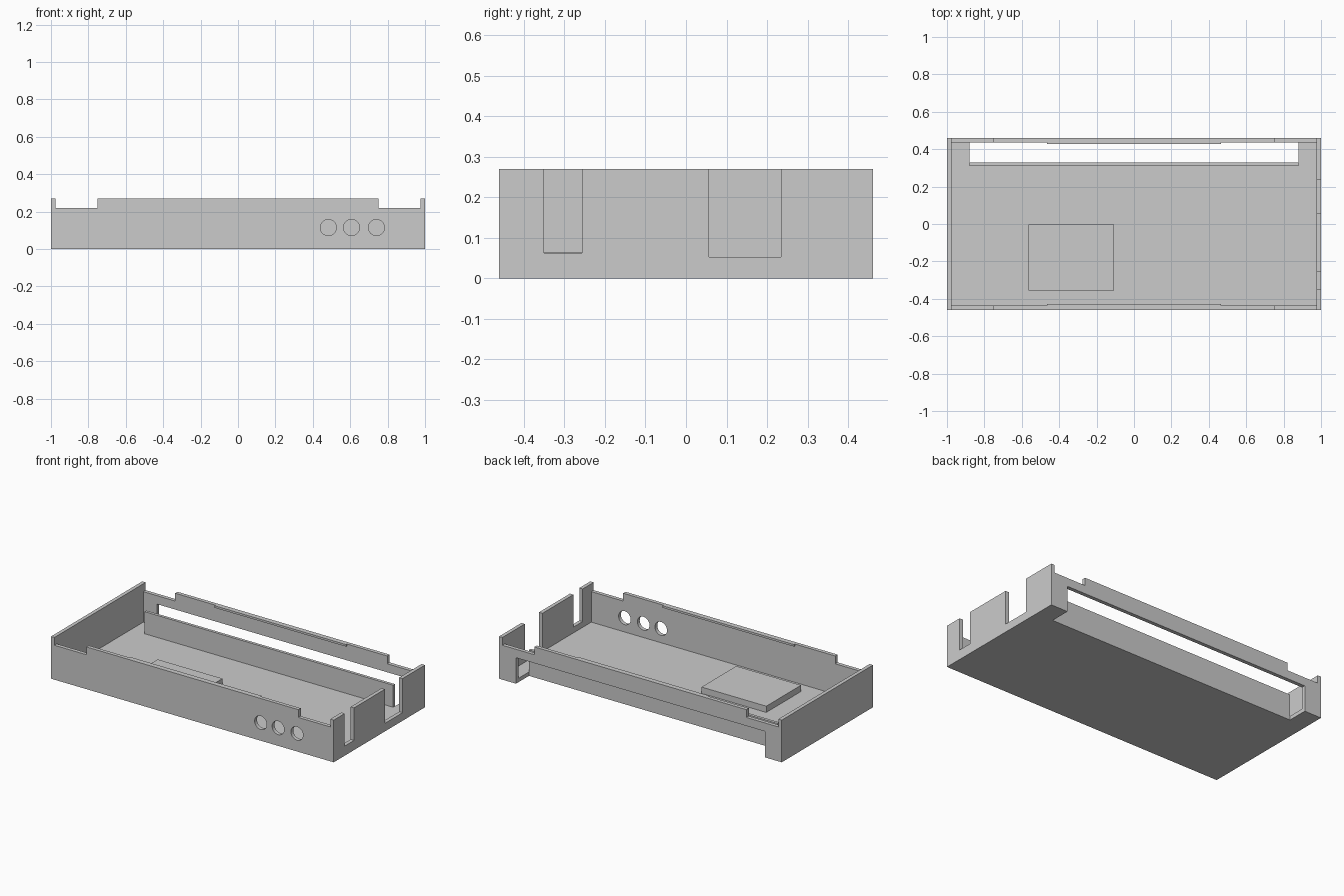
import bpy
import bmesh
import math
from mathutils import Matrix, Vector

cube = bpy.data.objects.get("Cube")
if cube:
    bpy.data.objects.remove(cube, do_unlink=True)

W, D, H = 1.0, 0.461, 0.27      # half width, half depth, height
T, FLOOR = 0.024, 0.025         # wall and floor thickness
SHELF = 0.166                   # top of the cable channel

grey = bpy.data.materials.new("light grey")
grey.use_nodes = True
grey.diffuse_color = (0.6, 0.6, 0.6, 1)
grey.node_tree.nodes["Principled BSDF"].inputs["Base Color"].default_value = (0.6, 0.6, 0.6, 1)


def finish(name, bm):
    mesh = bpy.data.meshes.new(name)
    bm.to_mesh(mesh)
    bm.free()
    mesh.materials.append(grey)
    obj = bpy.data.objects.new(name, mesh)
    bpy.context.scene.collection.objects.link(obj)
    return obj


def box(name, x, y, z):
    """Box from (min, max) pairs on each axis."""
    lo, hi = map(Vector, zip(x, y, z))
    bm = bmesh.new()
    bmesh.ops.create_cube(bm, size=1, matrix=Matrix.Translation((lo + hi) / 2)
                          @ Matrix.Diagonal((*(hi - lo), 1)))
    return finish(name, bm)


def cut(target, cutter):
    cutter.hide_render = True
    mod = target.modifiers.new("cut", "BOOLEAN")
    mod.operation = "DIFFERENCE"
    mod.solver = "EXACT"
    mod.object = cutter
    bpy.context.view_layer.objects.active = target
    bpy.ops.object.modifier_apply(modifier=mod.name)
    bpy.data.objects.remove(cutter, do_unlink=True)


# Tray shell
tray = box("tray", (-W, W), (-D, D), (0, H))
cut(tray, box("cavity", (T - W, W - T), (T - D, D - T), (FLOOR, 1)))

# Lowered rim at the ends of the front and back walls
for s in (-1, 1):
    cut(tray, box("rim_notch", sorted((s * 0.75, s * (W - T))), (-1, 1), (0.22, 1)))

# Open slots in the left wall
for y, z in (((-0.35, -0.256), 0.062), ((0.057, 0.235), 0.052)):
    cut(tray, box("side_slot", (W - 0.06, 1.1), y, (z, 1)))

# Channel through the floor and the lower back wall
cut(tray, box("back_opening", (-0.88, 0.88), (0.33, 1), (-0.1, SHELF)))

# Round holes in the front wall
for x in (0.483, 0.607, 0.74):
    bm = bmesh.new()
    bmesh.ops.create_cone(bm, cap_ends=True, segments=48, radius1=0.043, radius2=0.043, depth=0.2,
                          matrix=Matrix.Translation((x, -D, 0.115)) @ Matrix.Rotation(math.pi / 2, 4, "X"))
    cut(tray, finish("hole", bm))

# Inner partition beside the channel
box("partition", (-0.88, 0.88), (0.311, 0.33), (FLOOR - 0.01, SHELF))

# Raised pad on the floor
box("raised_pad", (-0.565, -0.107), (-0.355, -0.004), (FLOOR - 0.01, 0.065))

# Snap ridges inside the front and back rims
for name, s in (("front_ridge", -1), ("back_ridge", 1)):
    box(name, (-0.465, 0.465), sorted((s * (D - T - 0.009), s * (D - T + 0.004))), (0.257, H))

# Smooth only the hole walls
bpy.ops.object.select_all(action="DESELECT")
tray.select_set(True)
bpy.context.view_layer.objects.active = tray
bpy.ops.object.shade_smooth_by_angle(angle=math.radians(30))
